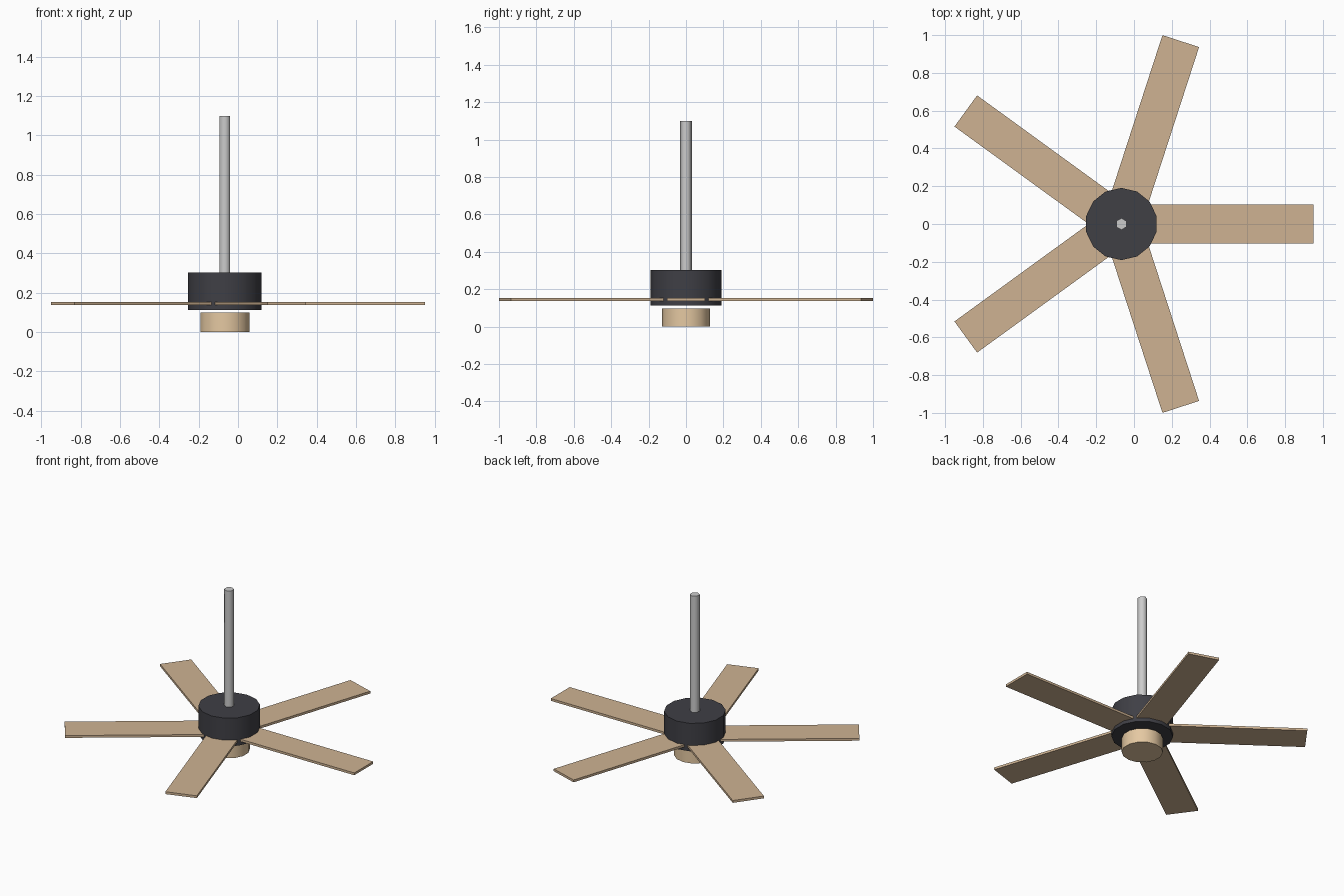
import bpy
from math import radians, cos, sin

if "Cube" in bpy.data.objects:
    bpy.data.objects.remove(bpy.data.objects["Cube"])

CX = -0.067          # fan axis; the five blades are not symmetric about x = 0
TIP, HALF_W = 1.018, 0.102


def material(name, color):
    m = bpy.data.materials.new(name)
    m.diffuse_color = (*color, 1)
    m.use_nodes = True
    m.node_tree.nodes["Principled BSDF"].inputs["Base Color"].default_value = m.diffuse_color
    return m


def cylinder(name, sides, radius, z0, z1, mat=None):
    bpy.ops.mesh.primitive_cylinder_add(vertices=sides, radius=radius, depth=z1 - z0,
                                        location=(CX, 0, (z0 + z1) / 2))
    ob = bpy.context.object
    ob.name = name
    if mat:
        ob.data.materials.append(mat)
    bpy.ops.object.shade_smooth_by_angle(angle=radians(65))
    return ob


wood = material("wood", (0.62, 0.45, 0.29))
dark = material("dark_metal", (0.05, 0.05, 0.06))
glow = material("lamp_shade", (0.78, 0.58, 0.36))

# Hanging rod, motor housing and lamp
cylinder("hanging_rod", 6, 0.031, 0.29, 1.098)
cylinder("motor_housing", 14, 0.191, 0.112, 0.303, dark)
cylinder("lamp", 14, 0.128, 0.0, 0.098, glow)

# Five flat blades, rooted inside the housing
root, z0, z1 = 0.12, 0.136, 0.152
for i in range(5):
    a = radians(72 * i)
    mid = (root + TIP) / 2
    bpy.ops.mesh.primitive_cube_add(size=1, rotation=(0, 0, a),
                                    location=(CX + mid * cos(a), mid * sin(a), (z0 + z1) / 2))
    blade = bpy.context.object
    blade.name = f"blade_{i + 1}"
    blade.scale = (TIP - root, 2 * HALF_W, z1 - z0)
    bpy.ops.object.transform_apply(location=False, rotation=False, scale=True)
    blade.data.materials.append(wood)
